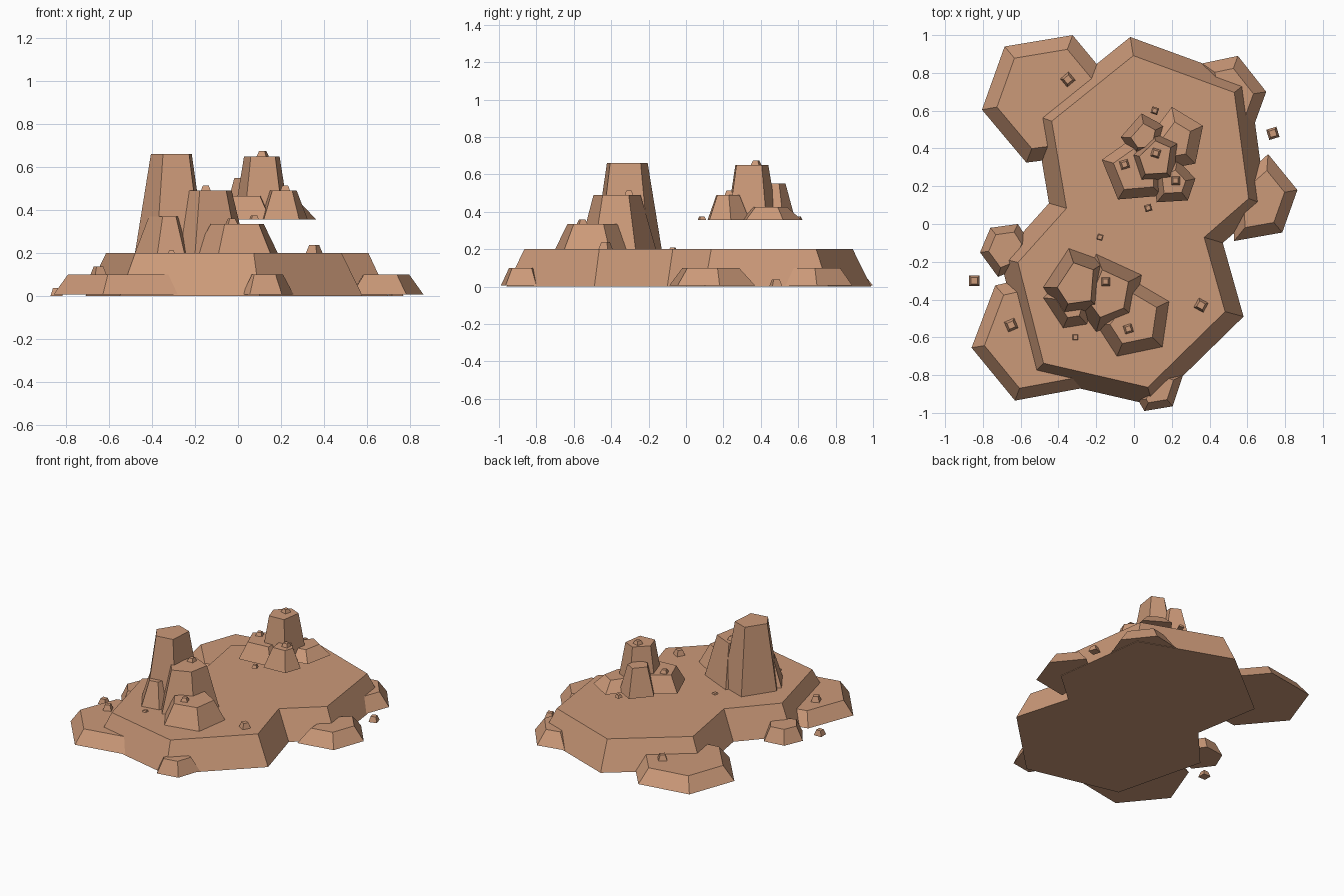
import bpy
import bmesh
from math import pi
from mathutils import Vector

if "Cube" in bpy.data.objects:
    bpy.data.objects.remove(bpy.data.objects["Cube"], do_unlink=True)

# One sandstone colour for the whole terrain
sandstone = bpy.data.materials.new("sandstone")
sandstone.use_nodes = True
colour = (0.60, 0.32, 0.19, 1)
sandstone.diffuse_color = colour
sandstone.node_tree.nodes["Principled BSDF"].inputs["Base Color"].default_value = colour


def finish(name, bm):
    """Turn a bmesh into a named, flat shaded sandstone object."""
    bmesh.ops.recalc_face_normals(bm, faces=bm.faces)
    mesh = bpy.data.meshes.new(name)
    bm.to_mesh(mesh)
    bm.free()
    mesh.materials.append(sandstone)
    obj = bpy.data.objects.new(name, mesh)
    bpy.context.collection.objects.link(obj)
    return obj


def inset_outline(points, distance):
    """Move every edge of a counter-clockwise outline inward by distance."""
    result = []
    for i, p in enumerate(points):
        before = (p - points[i - 1]).normalized()
        after = (points[(i + 1) % len(points)] - p).normalized()
        n_before = Vector((-before.y, before.x))
        n_after = Vector((-after.y, after.x))
        mitre = (n_before + n_after) / (1 + n_before.dot(n_after))
        result.append(p + mitre * distance)
    return result


def rock(name, bottom, top, slope, outline):
    """Build a rock with a flat top and sloping sides from its foot outline."""
    foot = [Vector(p) for p in outline]
    area = sum(foot[i - 1].cross(foot[i]) for i in range(len(foot)))
    if area < 0:
        foot.reverse()
    crown = inset_outline(foot, slope)
    bm = bmesh.new()
    low = [bm.verts.new((p.x, p.y, bottom)) for p in foot]
    high = [bm.verts.new((p.x, p.y, top)) for p in crown]
    bm.faces.new(list(reversed(low)))
    bm.faces.new(high)
    for i in range(len(low)):
        bm.faces.new((low[i - 1], low[i], high[i], high[i - 1]))
    return finish(name, bm)


def pebble(name, x, y, z, size, height, turn):
    """Build a small four-sided stone that tapers upward."""
    bm = bmesh.new()
    bmesh.ops.create_cone(bm, cap_ends=True, segments=4, radius1=size,
                          radius2=size * 0.6, depth=height)
    obj = finish(name, bm)
    obj.location = (x, y, z + height / 2)
    obj.rotation_euler.z = pi / 4 + turn


# Main plateau
GROUND, LEDGE, PLATEAU, UPPER = 0, .1, .2, .355
rock("plateau", GROUND, PLATEAU, .087, [
    (-.02, .99), (.61, .76), (.70, .10), (.47, -.10), (.58, -.49),
    (.10, -.96), (-.55, -.81), (-.71, -.18), (-.45, .11), (-.53, .58)])

# Low ledges around the foot of the plateau
ledges = {
    "back_right_ledge": (.07, [(-.685, .94), (-.325, 1), (-.1, .73),
                               (-.3, .36), (-.57, .325), (-.805, .605)]),
    "front_right_ledge": (.06, [(-.735, -.325), (-.4, -.25), (-.2, -.855),
                                (-.63, -.935), (-.86, -.655)]),
    "right_ledge": (.04, [(-.76, -.02), (-.615, 0), (-.55, -.1),
                          (-.6, -.23), (-.72, -.28), (-.815, -.15)]),
    "left_ledge": (.06, [(.71, .37), (.865, .18), (.785, -.045),
                         (.53, -.09), (.52, .2)]),
    "back_left_ledge": (.06, [(.36, .85), (.55, .89), (.7, .7),
                              (.62, .48), (.4, .6)]),
    "front_ledge": (.04, [(.02, -.93), (.055, -.99), (.205, -.965),
                          (.26, -.8), (.1, -.75)]),
}
for name, (slope, outline) in ledges.items():
    rock(name, GROUND + .005, LEDGE, slope, outline)

# Front group of pillars, standing on the plateau
front_rocks = {
    "front_tall_pillar": (.66, .062, [(-.345, -.13), (-.15, -.2), (-.17, -.46),
                                      (-.38, -.49), (-.48, -.335)]),
    "front_middle_pillar": (.49, .062, [(-.2, -.16), (.04, -.27), (0, -.49),
                                        (-.2, -.57), (-.31, -.42)]),
    "front_left_stump": (.335, .06, [(-.02, -.29), (.185, -.41), (.15, -.65),
                                     (-.09, -.7), (-.2, -.53)]),
    "front_right_stump": (.37, .05, [(-.33, -.25), (-.2, -.35), (-.25, -.53),
                                     (-.375, -.55), (-.48, -.39)]),
}
for name, (top, slope, outline) in front_rocks.items():
    rock(name, PLATEAU, top, slope, outline)

# Back group of pillars, raised above the plateau
back_rocks = {
    "back_tall_pillar": (.65, .042, [(-.02, .37), (.105, .49), (.24, .43),
                                     (.21, .23), (.03, .22)]),
    "back_middle_pillar": (.55, .042, [(-.07, .46), (.04, .585), (.16, .52),
                                       (.13, .37), (0, .36)]),
    "back_left_stump": (.49, .045, [(.12, .115), (.285, .125), (.325, .24),
                                    (.23, .34), (.1, .28)]),
    "back_right_stump": (.465, .05, [(-.17, .34), (-.085, .13), (.15, .15),
                                     (.16, .35), (0, .46)]),
    "back_low_rock": (.425, .06, [(.2, .62), (.365, .52), (.325, .32),
                                  (.17, .29), (.08, .46)]),
}
for name, (top, slope, outline) in back_rocks.items():
    rock(name, UPPER, top, slope, outline)

# Larger loose stones on the ground, ledges and plateau
stones = [(.735, .48, GROUND, .3), (-.845, -.3, GROUND, 0),
          (-.35, .765, LEDGE, .7), (-.65, -.535, LEDGE, .4),
          (.355, -.43, PLATEAU, -.5)]
for i, (x, y, z, turn) in enumerate(stones):
    pebble(f"loose_stone_{i}", x, y, z, .04, .037, turn)

# Small pebbles on the plateau and on the pillar tops
pebbles = [(-.18, -.07, PLATEAU - .01), (-.31, -.6, PLATEAU - .01),
           (.075, .085, UPPER), (.11, .6, UPPER),
           (-.15, -.305, .49), (-.03, -.555, .335),
           (.115, .375, .65), (.22, .23, .49), (-.05, .315, .465)]
for i, (x, y, z) in enumerate(pebbles):
    on_pillar = z > UPPER or z == .335
    pebble(f"small_pebble_{i}", x, y, z, .032 if on_pillar else .026,
           .024 if on_pillar else .02, (i % 3 - 1) * .3)
